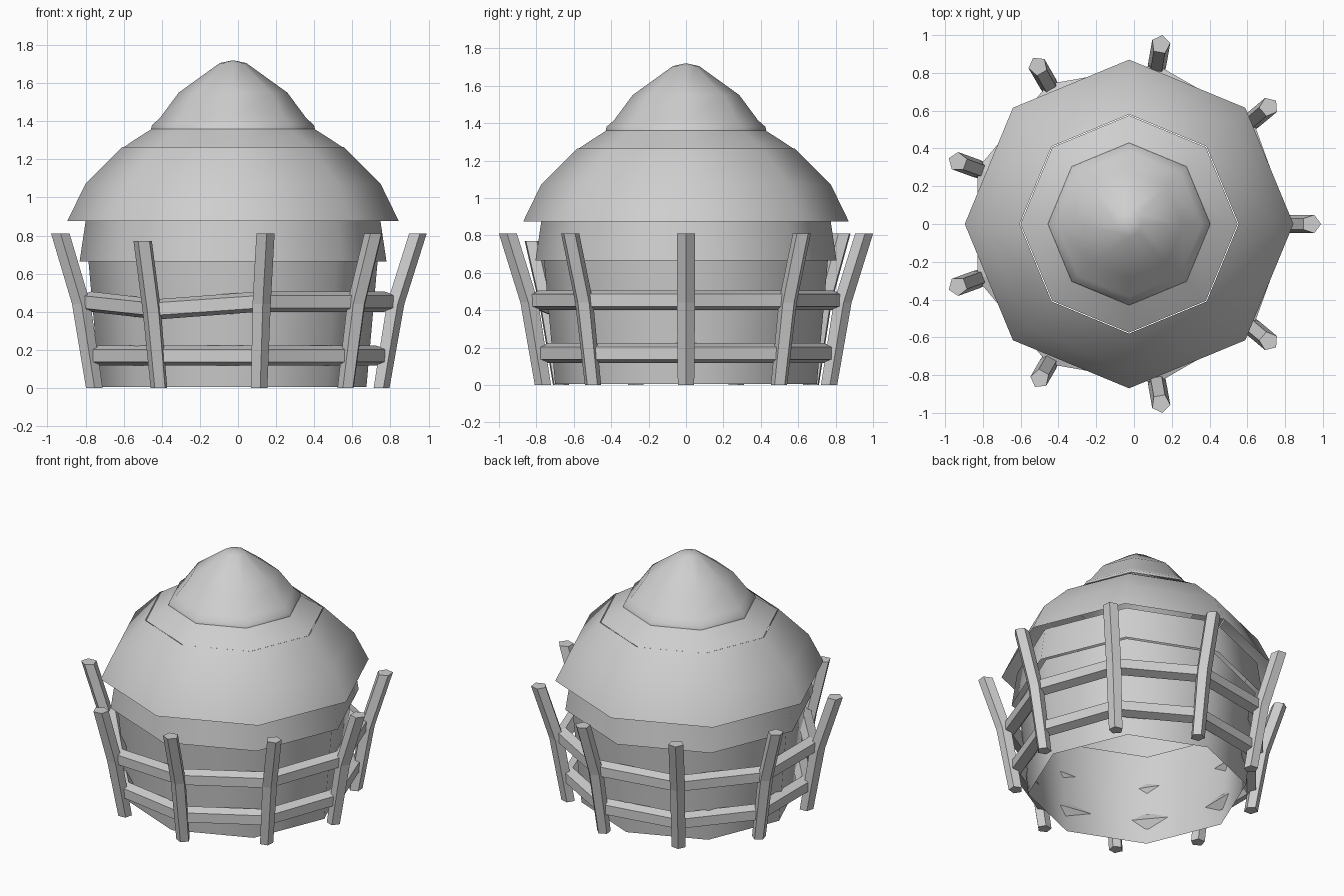
import bpy, bmesh, math
from mathutils import Vector

if "Cube" in bpy.data.objects:
    bpy.data.objects.remove(bpy.data.objects["Cube"])

CENTRE_X = -0.026
POSTS = 9
SAGGING_POST = 6      # this post sits a little lower than the others
SAG = 0.04

grey = bpy.data.materials.new("plain grey")
grey.use_nodes = True
grey.diffuse_color = (0.62, 0.62, 0.62, 1)
grey.node_tree.nodes["Principled BSDF"].inputs["Base Color"].default_value = (0.62, 0.62, 0.62, 1)


def polar(angle, radius, z):
    return Vector((radius * math.cos(angle), radius * math.sin(angle), z))


def loft(name, rings, ends):
    """Skin a list of equal rings; ends are 'open', 'capped' or 'joined'."""
    bm = bmesh.new()
    loops = [[bm.verts.new(p) for p in ring] for ring in rings]
    pairs = list(zip(loops, loops[1:]))
    if ends == "joined":
        pairs.append((loops[-1], loops[0]))
    if ends == "capped":
        bm.faces.new(loops[0])
        bm.faces.new(loops[-1])
    for a, b in pairs:
        for i in range(len(a)):
            j = (i + 1) % len(a)
            bm.faces.new((a[i], a[j], b[j], b[i]))
    bmesh.ops.remove_doubles(bm, verts=bm.verts, dist=0.0001)
    bmesh.ops.recalc_face_normals(bm, faces=bm.faces)
    mesh = bpy.data.meshes.new(name)
    bm.to_mesh(mesh)
    bm.free()
    mesh.materials.append(grey)
    obj = bpy.data.objects.new(name, mesh)
    obj.location.x = CENTRE_X
    bpy.context.collection.objects.link(obj)
    return obj


def tier(name, profile):
    """Eight-sided open shell from (radius, height) pairs, listed upwards."""
    rings = [[polar(math.tau * i / 8, r, z) for i in range(8)] for r, z in profile]
    obj = loft(name, rings, "open")
    bpy.ops.object.select_all(action="DESELECT")
    obj.select_set(True)
    bpy.context.view_layer.objects.active = obj
    bpy.ops.object.shade_smooth_by_angle(angle=math.radians(60))


# Hut shells, from the ground up
tier("lower_wall", [(0.70, 0.005), (0.76, 0.68)])
tier("upper_wall", [(0.805, 0.665), (0.77, 0.90)])
tier("roof", [(0.87, 0.875), (0.775, 1.07), (0.58, 1.265)])
tier("roof_collar", [(0.575, 1.263), (0.52, 1.30), (0.41, 1.37)])
tier("roof_cap", [(0.43, 1.36), (0.425, 1.38), (0.385, 1.415), (0.285, 1.55),
                  (0.07, 1.705), (0, 1.72)])


# Leaning, bent fence posts with a pentagon section
def post_ring(angle, radius, z, size):
    middle = polar(angle, radius, z)
    return [middle + polar(angle + math.tau * k / 5, size, 0) for k in range(5)]


def sag(i):
    return SAG if i == SAGGING_POST else 0


for i in range(POSTS):
    a = math.tau * i / POSTS
    loft(f"fence_post_{i + 1}", [
        post_ring(a, 0.775, 0, 0.046),
        post_ring(a, 0.848, 0.44 - sag(i), 0.051),
        post_ring(a, 0.965 - sag(i) / 2, 0.81 - sag(i), 0.051)], "capped")


# Rails: pentagon section with the flat side facing out
def rail(name, radius, z, size, follows_sag):
    rings = []
    for i in range(POSTS):
        a = math.tau * i / POSTS
        height = z - (sag(i) if follows_sag else 0)
        ring = []
        for k in range(5):
            t = math.tau * (k + 0.5) / 5
            ring.append(polar(a, radius + size * math.cos(t), height + size * math.sin(t)))
        rings.append(ring)
    loft(name, rings, "joined")


rail("lower_rail", 0.765, 0.17, 0.056, False)
rail("upper_rail", 0.81, 0.453, 0.056, True)
